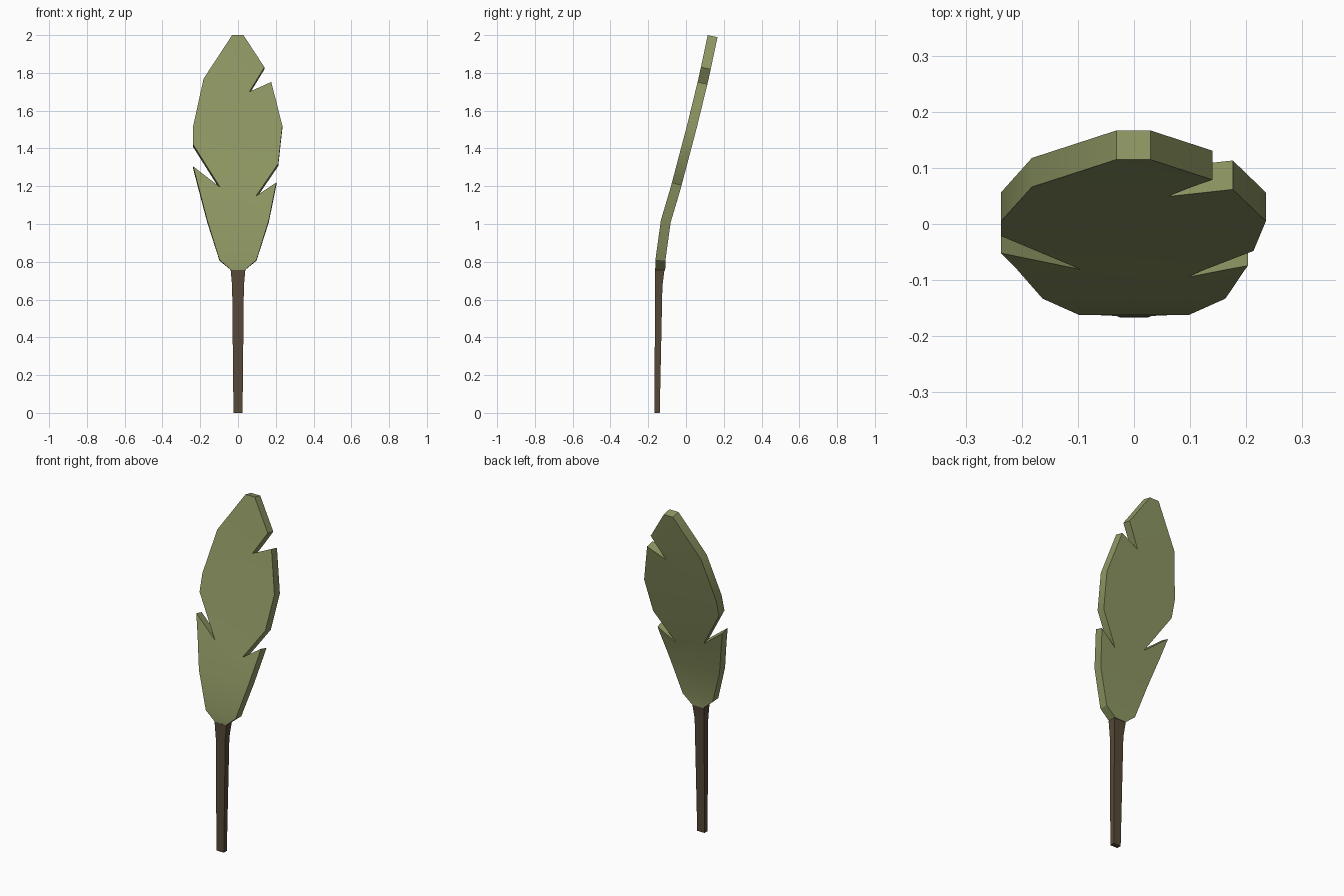
import bpy, bmesh
from mathutils import Vector

if "Cube" in bpy.data.objects:
    bpy.data.objects.remove(bpy.data.objects["Cube"])


def material(name, rgb):
    m = bpy.data.materials.new(name)
    m.diffuse_color = (*rgb, 1)
    m.use_nodes = True
    m.node_tree.nodes["Principled BSDF"].inputs["Base Color"].default_value = m.diffuse_color
    return m


def finish(bm, name, mat):
    bmesh.ops.recalc_face_normals(bm, faces=bm.faces)
    me = bpy.data.meshes.new(name)
    bm.to_mesh(me)
    bm.free()
    ob = bpy.data.objects.new(name, me)
    bpy.context.collection.objects.link(ob)
    me.materials.append(mat)
    bpy.context.view_layer.objects.active = ob
    ob.select_set(True)
    bpy.ops.object.shade_smooth_by_angle(angle=0.5)
    ob.select_set(False)
    return ob


green = material("leaf green", (0.27, 0.31, 0.125))
brown = material("stem brown", (0.095, 0.068, 0.04))

# Leaf: notched outline (x, z), extruded and bent backwards
outline = [(-0.035, 0.755), (0.035, 0.755), (0.098, 0.81), (0.163, 1.02),
           (0.203, 1.22), (0.095, 1.148), (0.213, 1.32), (0.235, 1.52),
           (0.176, 1.752), (0.06, 1.70), (0.14, 1.83), (0.029, 2.0),
           (-0.031, 2.0), (-0.182, 1.77), (-0.237, 1.52), (-0.237, 1.42),
           (-0.095, 1.195), (-0.237, 1.305), (-0.163, 1.02), (-0.098, 0.81)]
# bend: height -> front y
bend = [(0.755, -0.163), (0.81, -0.162), (1.02, -0.133), (1.195, -0.081),
        (1.52, 0.005), (1.77, 0.066), (2.0, 0.115)]
THICK = 0.053


def bend_at(z):
    for (z0, y0), (z1, y1) in zip(bend, bend[1:]):
        if z <= z1 + 1e-5:
            s = (y1 - y0) / (z1 - z0)
            return y0 + s * (z - z0)
    return bend[-1][1]


bm = bmesh.new()
face = bm.faces.new([bm.verts.new((x, 0, z)) for x, z in outline])
ext = bmesh.ops.extrude_face_region(bm, geom=[face], use_keep_orig=True)
bmesh.ops.translate(bm, vec=(0, 1, 0),
                    verts=[g for g in ext["geom"] if isinstance(g, bmesh.types.BMVert)])
for z, _ in bend[1:-1]:
    bmesh.ops.bisect_plane(bm, geom=bm.verts[:] + bm.edges[:] + bm.faces[:],
                           dist=1e-4, plane_co=(0, 0, z), plane_no=(0, 0, 1))
for v in bm.verts:
    back = v.co.y > 0.5
    z = v.co.z
    v.co.y = bend_at(z)
    if back:
        # offset along the local normal of the bent sheet
        slope = (bend_at(min(z + 0.05, 2.0)) - bend_at(max(z - 0.05, 0.755))) / (
            min(z + 0.05, 2.0) - max(z - 0.05, 0.755))
        v.co += Vector((0, 1, -slope)).normalized() * THICK
finish(bm, "leaf_blade", green)

# Stem: tapering square bar flaring into the leaf (z, half width, front y, back y)
bm = bmesh.new()
rings = []
for z, w, f, b in [(0, 0.024, -0.167, -0.139), (0.67, 0.031, -0.164, -0.125),
                   (0.757, 0.039, -0.164, -0.114)]:
    rings.append([bm.verts.new(p) for p in
                  ((-w, f, z), (w, f, z), (w, b, z), (-w, b, z))])
for r0, r1 in zip(rings, rings[1:]):
    for i in range(4):
        j = (i + 1) % 4
        bm.faces.new((r0[i], r0[j], r1[j], r1[i]))
bm.faces.new(rings[0])
bm.faces.new(rings[-1])
finish(bm, "stem", brown)
